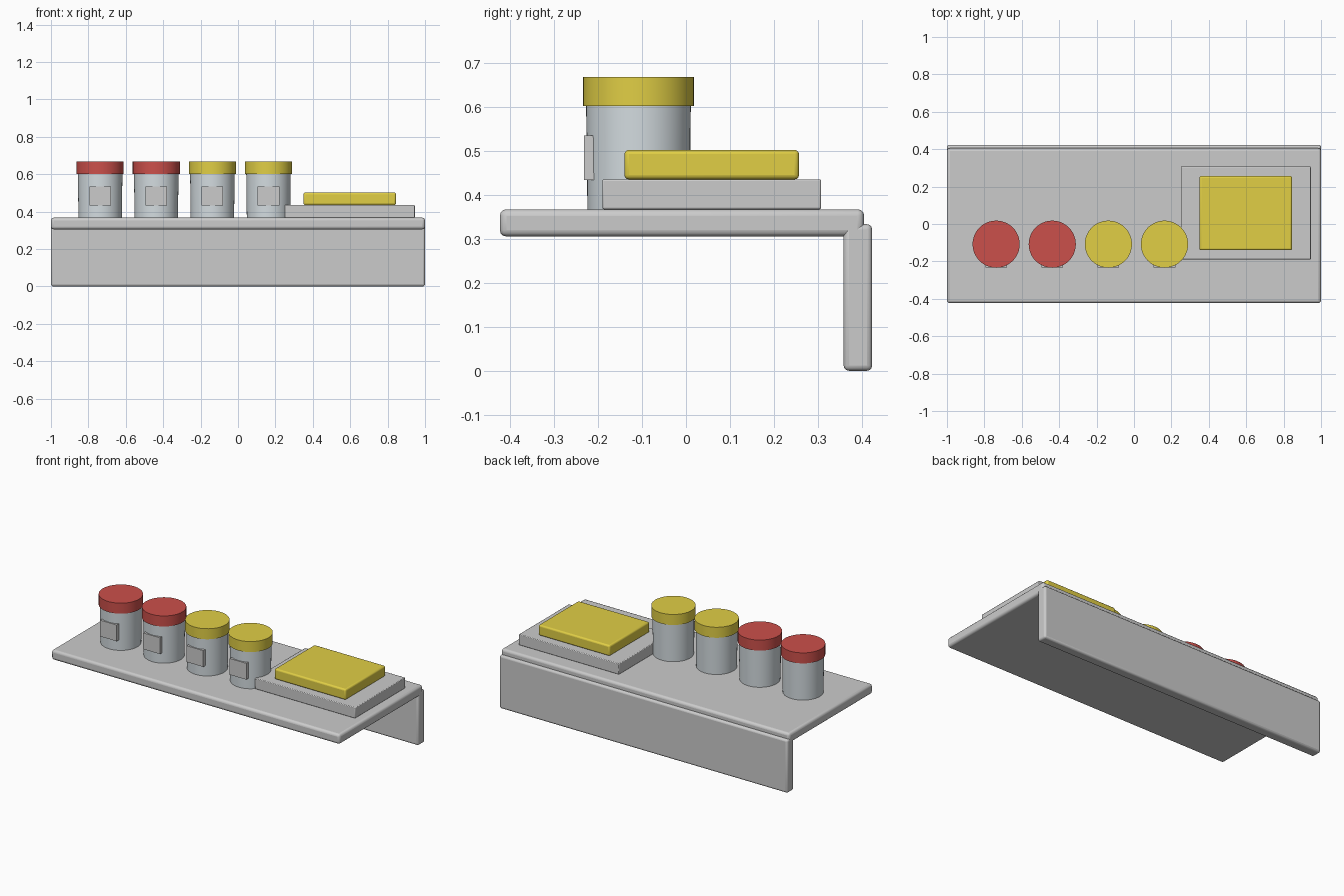
import bpy

if "Cube" in bpy.data.objects:
    bpy.data.objects.remove(bpy.data.objects["Cube"])


def material(name, color):
    m = bpy.data.materials.new(name)
    m.diffuse_color = (*color, 1)
    m.use_nodes = True
    m.node_tree.nodes["Principled BSDF"].inputs["Base Color"].default_value = m.diffuse_color
    return m


red = material("red_lid", (0.60, 0.08, 0.07))
yellow = material("yellow", (0.75, 0.62, 0.06))
glass = material("pale_jar", (0.66, 0.72, 0.75))


def finish(obj, name, mat):
    obj.name = name
    if mat:
        obj.data.materials.append(mat)
    bpy.ops.object.shade_smooth_by_angle()
    return obj


def box(name, x, y, z, bevel=0.0, segments=3, mat=None):
    """Box given by its (min, max) range on each axis."""
    ranges = (x, y, z)
    bpy.ops.mesh.primitive_cube_add(size=1, location=[(a + b) / 2 for a, b in ranges])
    obj = bpy.context.object
    obj.scale = [b - a for a, b in ranges]
    bpy.ops.object.transform_apply(location=False, rotation=False, scale=True)
    if bevel:
        mod = obj.modifiers.new("rounded_edges", 'BEVEL')
        mod.width = bevel
        mod.segments = segments
    return finish(obj, name, mat)


def cylinder(name, x, y, z0, z1, r0, r1, mat):
    bpy.ops.mesh.primitive_cone_add(vertices=48, radius1=r0, radius2=r1,
                                    depth=z1 - z0, location=(x, y, (z0 + z1) / 2))
    return finish(bpy.context.object, name, mat)


# L-shaped shelf
box("shelf_top", (-1, 1), (-0.423, 0.405), (0.305, 0.367), 0.015)
box("back_panel", (-1, 1), (0.358, 0.423), (0.0, 0.333), 0.012)

# Stepped tray and yellow pad
box("tray", (0.25, 0.945), (-0.19, 0.307), (0.367, 0.435), 0.004, 2)
box("pad", (0.35, 0.845), (-0.14, 0.257), (0.435, 0.502), 0.01, mat=yellow)

# Row of jars with lids and labels
for i, lid in enumerate((red, red, yellow, yellow)):
    x, y = -0.737 + 0.3 * i, -0.108
    cylinder(f"jar_body_{i + 1}", x, y, 0.366, 0.605, 0.116, 0.119, glass)
    cylinder(f"jar_lid_{i + 1}", x, y, 0.602, 0.668, 0.126, 0.126, lid)
    box(f"jar_label_{i + 1}", (x - 0.058, x + 0.058), (-0.232, -0.19), (0.433, 0.535))
